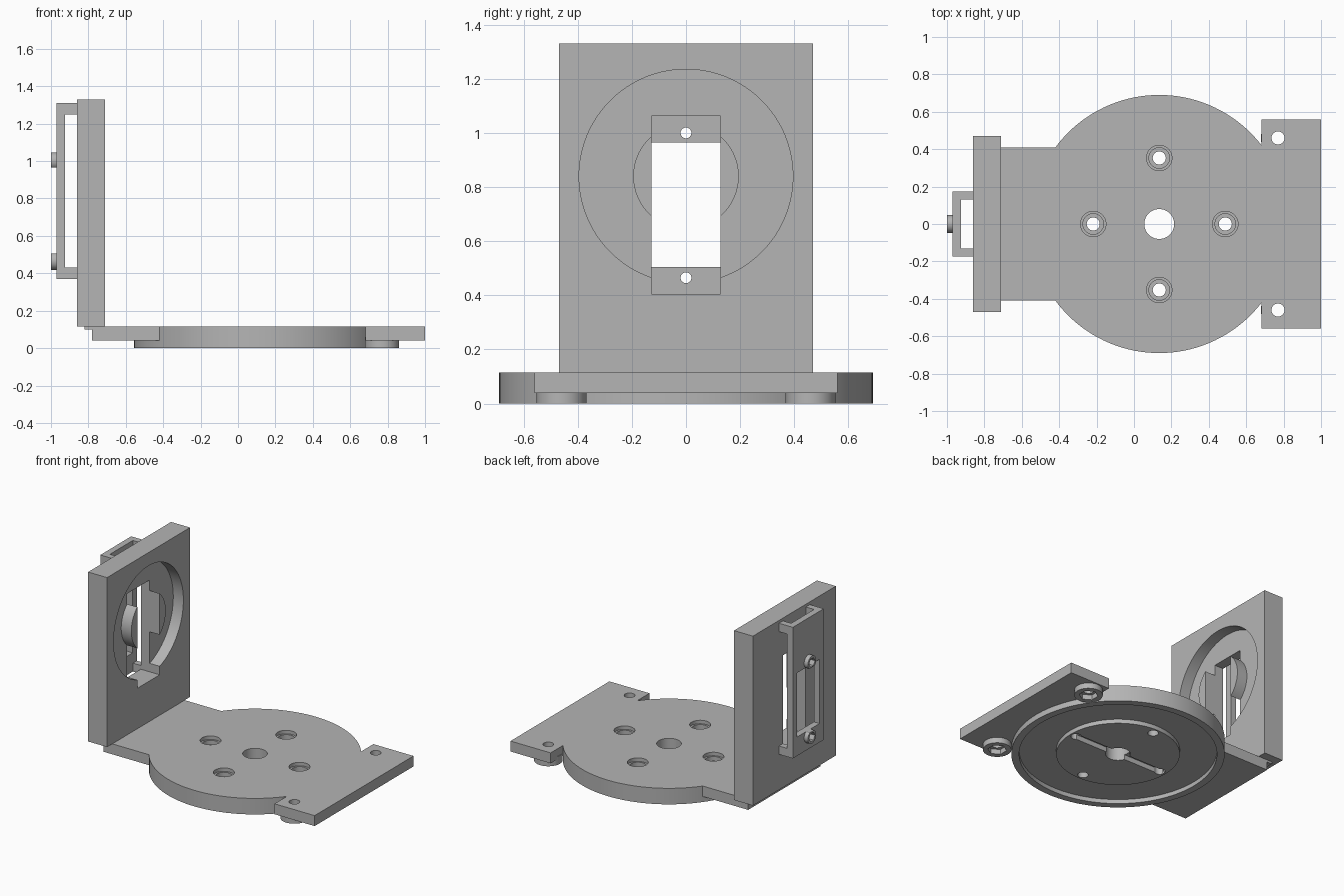
import bpy, bmesh, math
from mathutils import Matrix, Vector

cube = bpy.data.objects.get("Cube")
if cube:
    bpy.data.objects.remove(cube)

grey = bpy.data.materials.new("plain grey")
grey.use_nodes = True
COLOUR = (0.46, 0.46, 0.46, 1)
grey.diffuse_color = COLOUR
grey.node_tree.nodes["Principled BSDF"].inputs["Base Color"].default_value = COLOUR


def finish(name, bm):
    bmesh.ops.recalc_face_normals(bm, faces=bm.faces)
    mesh = bpy.data.meshes.new(name)
    bm.to_mesh(mesh)
    bm.free()
    mesh.materials.append(grey)
    obj = bpy.data.objects.new(name, mesh)
    bpy.context.collection.objects.link(obj)
    return obj


def box(name, x, y, z):
    """Box from (low, high) pairs."""
    bm = bmesh.new()
    bmesh.ops.create_cube(bm, size=1)
    for v in bm.verts:
        v.co = Vector([(a + b) / 2 + c * (b - a) for c, (a, b) in zip(v.co, (x, y, z))])
    return finish(name, bm)


def cyl(name, centre, r, low, high, axis="Z", sides=64):
    """Cylinder along z or x; centre gives the other two coordinates."""
    bm = bmesh.new()
    bmesh.ops.create_cone(bm, cap_ends=True, segments=sides, radius1=r, radius2=r, depth=high - low)
    mid = (low + high) / 2
    if axis == "X":
        bm.transform(Matrix.Rotation(math.pi / 2, 4, "Y"))
        bm.transform(Matrix.Translation((mid, *centre)))
    else:
        bm.transform(Matrix.Translation((*centre, mid)))
    return finish(name, bm)


def slot(name, centre, half, r, low, high, turn):
    """Round-ended bar, used as a cutter."""
    bm = bmesh.new()
    verts = []
    for side in (1, -1):
        for i in range(13):
            a = math.pi * (i / 12 - 0.5)
            verts.append(bm.verts.new((side * (half - r + r * math.cos(a)), side * r * math.sin(a), low)))
    face = bm.faces.new(verts)
    new = bmesh.ops.extrude_face_region(bm, geom=[face])["geom"]
    bmesh.ops.translate(bm, verts=[g for g in new if isinstance(g, bmesh.types.BMVert)], vec=(0, 0, high - low))
    bm.transform(Matrix.Translation((*centre, 0)) @ Matrix.Rotation(turn, 4, "Z"))
    return finish(name, bm)


def combine(obj, others, op):
    """Apply booleans and remove the tools."""
    for tool in others:
        tool.hide_render = True
        mod = obj.modifiers.new(op, "BOOLEAN")
        mod.object, mod.operation, mod.solver = tool, op, "EXACT"
        bpy.context.view_layer.update()
        graph = bpy.context.evaluated_depsgraph_get()
        mesh = bpy.data.meshes.new_from_object(obj.evaluated_get(graph))
        obj.modifiers.clear()
        obj.data = mesh
        bpy.data.objects.remove(tool)


CX, TOP, UNDER = 0.135, 0.115, 0.04
hub = (CX, 0)
feet = [(0.77, s * 0.46) for s in (-1, 1)]

# Base: turntable disc, arm towards the wall, end plate and nut bosses
base = cyl("base_plate", hub, 0.69, 0, TOP, sides=128)
combine(base, [
    box("arm", (-0.78, CX), (-0.41, 0.41), (UNDER, TOP)),
    box("end_plate", (0.682, 1), (-0.56, 0.56), (UNDER, TOP)),
] + [cyl("nut_boss", p, 0.092, 0, UNDER + 0.02) for p in feet], "UNION")

# Ring-shaped groove beneath the disc
groove = cyl("groove", hub, 0.64, -0.05, 0.03, sides=128)
combine(groove, [cyl("core", hub, 0.40, -0.1, 0.1, sides=96)], "DIFFERENCE")

cuts = [groove, cyl("centre_hole", hub, 0.08, -0.1, 0.3)]
cuts += [slot("horn_slot", hub, h, 0.026, -0.05, 0.035, t) for h, t in ((0.37, 0), (0.21, math.pi / 2))]
for i in range(4):
    a = i * math.pi / 2
    p = (CX + 0.353 * math.cos(a), 0.353 * math.sin(a))
    cuts += [cyl("screw_hole", p, 0.035, -0.1, 0.3, sides=32),
             cyl("counterbore", p, 0.055, 0.06, 0.3, sides=48),
             cyl("counterbore_lip", p, 0.068, 0.09, 0.3, sides=48)]
for p in feet:
    cuts += [cyl("foot_hole", p, 0.035, -0.1, 0.3, sides=32),
             cyl("nut_pocket", p, 0.062, -0.1, 0.035, sides=6)]
combine(base, cuts, "DIFFERENCE")

# Upright wall with a round recess, a raised centre and a tall opening
WZ = 0.84
wall = box("upright_wall", (-0.86, -0.71), (-0.47, 0.47), (TOP, 1.33))
recess = cyl("recess", (0, WZ), 0.395, -0.79, -0.6, "X", 128)
combine(recess, [cyl("recess_core", (0, WZ), 0.195, -0.9, -0.5, "X", 96)], "DIFFERENCE")
combine(wall, [recess, box("opening", (-0.95, -0.6), (-0.127, 0.127), (0.405, 1.063))], "DIFFERENCE")

# Small ledge under the wall
ledge = box("wall_ledge", (-0.82, -0.78), (-0.41, 0.41), (0.1, TOP))

# Bracket behind the wall: plate on four corner legs, with two nut bosses
bracket = box("rear_bracket", (-0.97, -0.86), (-0.175, 0.175), (0.37, 1.31))
combine(bracket, [
    box("gap_across", (-0.925, -0.8), (-0.3, 0.3), (0.43, 1.25)),
    box("gap_upright", (-0.925, -0.8), (-0.13, 0.13), (0.2, 1.5)),
    box("window", (-1.1, -0.8), (-0.127, 0.127), (0.505, 0.965)),
], "DIFFERENCE")
heights = (0.465, 1.0)
# the bosses overlap the window edge slightly, so keep them clear of it
combine(bracket, [cyl("rear_boss", (0, z), 0.047, -1, -0.95, "X", 48) for z in heights], "UNION")
cuts = [box("window_trim", (-1.1, -0.8), (-0.127, 0.127), (0.505, 0.965))]
for z in heights:
    cuts += [cyl("rear_hole", (0, z), 0.02, -1.1, -0.8, "X", 32),
             cyl("rear_nut_pocket", (0, z), 0.033, -1.1, -0.965, "X", 6)]
combine(bracket, cuts, "DIFFERENCE")

# Smooth round walls, sharp edges
bpy.ops.object.select_all(action="DESELECT")
for obj in (base, wall, ledge, bracket):
    obj.select_set(True)
bpy.context.view_layer.objects.active = base
bpy.ops.object.shade_smooth_by_angle(angle=math.radians(30))
